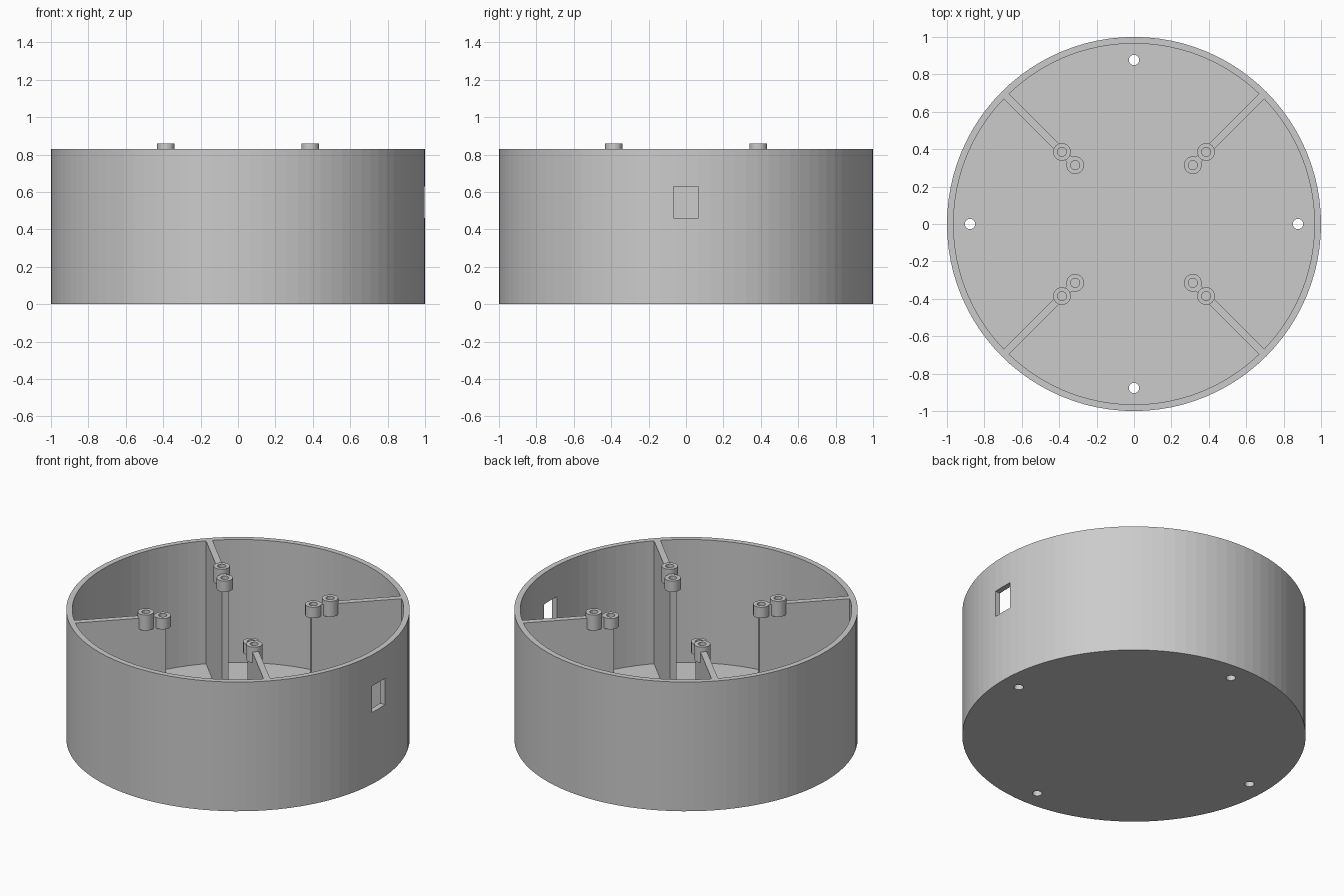
import bpy
from math import cos, sin, pi, radians
from mathutils import Matrix

if "Cube" in bpy.data.objects:
    bpy.data.objects.remove(bpy.data.objects["Cube"], do_unlink=True)

GREY = (0.6, 0.6, 0.6, 1)
HEIGHT, FLOOR, INNER = 0.83, 0.04, 0.965
POST_BOTTOM = 0.76
OUTER_POST, INNER_POST = 0.545, 0.445

mat = bpy.data.materials.new("Light grey plastic")
mat.use_nodes = True
mat.diffuse_color = GREY
mat.node_tree.nodes["Principled BSDF"].inputs["Base Color"].default_value = GREY


def cylinder(name, r, x, y, z0, z1, sides=32):
    bpy.ops.mesh.primitive_cylinder_add(
        vertices=sides, radius=r, depth=z1 - z0, location=(x, y, (z0 + z1) / 2))
    ob = bpy.context.object
    ob.name = name
    ob.data.materials.append(mat)
    return ob


def box(name, x0, x1, y0, y1, z0, z1, angle=0):
    bpy.ops.mesh.primitive_cube_add(size=1)
    ob = bpy.context.object
    ob.name = name
    centre = Matrix.Translation(((x0 + x1) / 2, (y0 + y1) / 2, (z0 + z1) / 2))
    scale = Matrix.Diagonal((x1 - x0, y1 - y0, z1 - z0, 1))
    ob.data.transform(Matrix.Rotation(angle, 4, "Z") @ centre @ scale)
    ob.data.materials.append(mat)
    return ob


def combine(target, other, operation):
    """Apply an exact boolean and discard the tool object."""
    mod = target.modifiers.new("boolean", "BOOLEAN")
    mod.operation, mod.object, mod.solver = operation, other, "EXACT"
    bpy.context.view_layer.objects.active = target
    bpy.ops.object.modifier_apply(modifier=mod.name)
    bpy.data.objects.remove(other, do_unlink=True)


# Round open tub
shell = cylinder("round_enclosure", 1, 0, 0, 0, HEIGHT, 96)
combine(shell, cylinder("cavity", INNER, 0, 0, FLOOR, 1, 96), "DIFFERENCE")

# Cable window in the side wall
combine(shell, box("window_cutter", 0.8, 1.2, -0.067, 0.067, 0.46, 0.63), "DIFFERENCE")

# Four screw holes through the floor
for i in range(4):
    a = i * pi / 2
    hole = cylinder("floor_hole", 0.028, 0.877 * cos(a), 0.877 * sin(a), -0.1, 0.2)
    combine(shell, hole, "DIFFERENCE")

# Four radial ribs, each carrying two hollow screw posts
for i in range(4):
    a = radians(45 + 90 * i)
    rib = box(f"rib_{i + 1}", 0.43, 0.98, -0.019, 0.019, FLOOR - 0.01, HEIGHT, a)
    posts = ((OUTER_POST, 0.86), (INNER_POST, HEIGHT))
    for r, top in posts:
        post = cylinder("post", 0.047, r * cos(a), r * sin(a), POST_BOTTOM, top)
        combine(rib, post, "UNION")
    for r, top in posts:
        bore = cylinder("bore", 0.024, r * cos(a), r * sin(a), POST_BOTTOM + 0.002, 1)
        combine(rib, bore, "DIFFERENCE")
    combine(shell, rib, "UNION")
